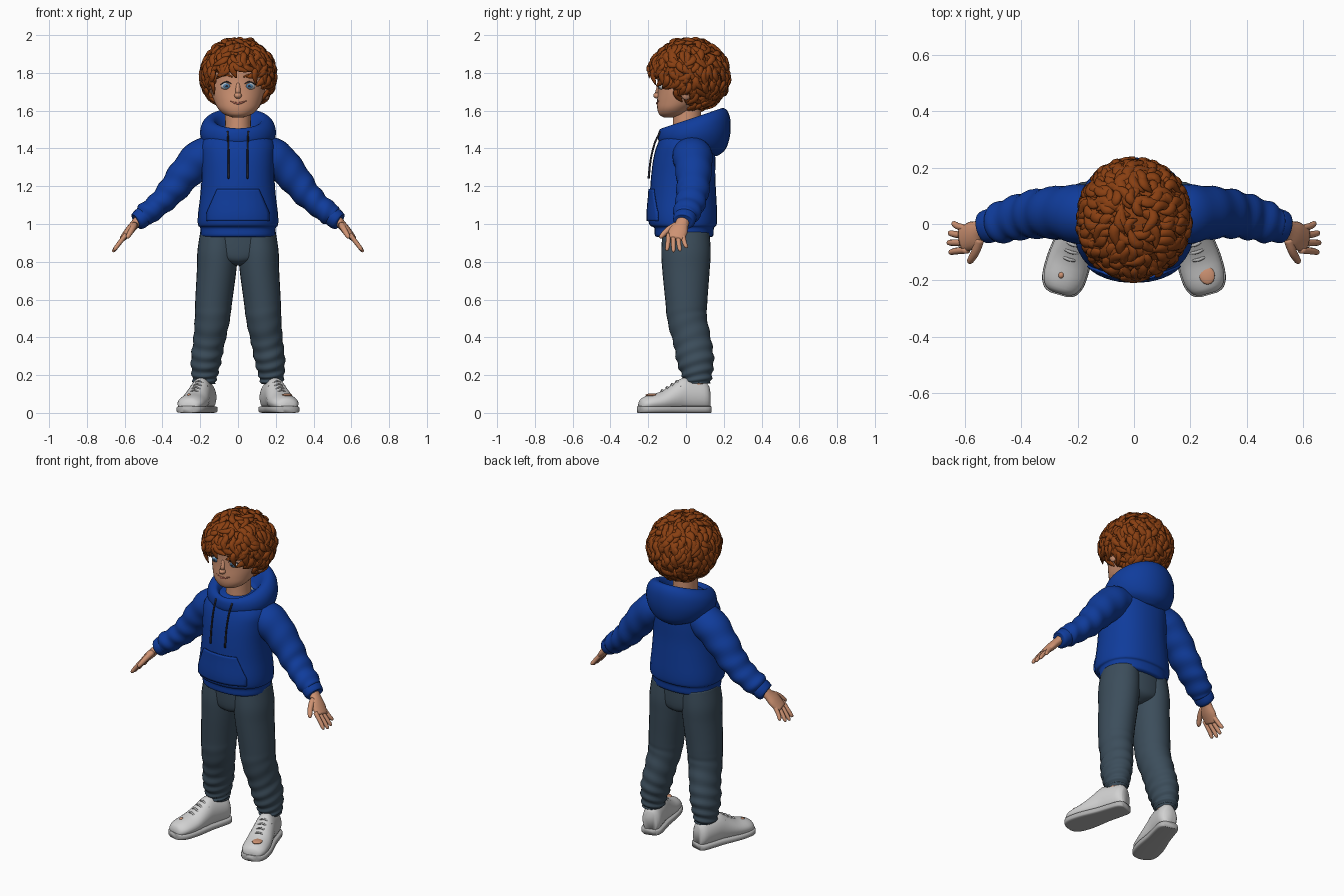
import bpy, bmesh, math, random
from mathutils import Vector, Matrix

random.seed(4)
cube = bpy.data.objects.get("Cube")
if cube:
    bpy.data.objects.remove(cube)


def material(name, r, g, b):
    m = bpy.data.materials.new(name)
    m.use_nodes = True
    m.diffuse_color = (r, g, b, 1)
    m.node_tree.nodes["Principled BSDF"].inputs["Base Color"].default_value = (r, g, b, 1)
    return m


SKIN = material("skin", .62, .29, .17)
HAIR = material("auburn_hair", .25, .05, .006)
BLUE = material("hoodie_blue", .005, .045, .33)
DENIM = material("slate_denim", .045, .075, .105)
WHITE = material("shoe_white", .64, .64, .64)
GREY = material("sole_grey", .45, .45, .45)
EYE = material("eye_white", .6, .62, .65)
IRIS = material("iris_blue", .08, .2, .35)
DARK = material("dark_cord", .02, .02, .03)
LIP = material("lip_red", .38, .12, .08)


def finish(name, bm, *mats):
    bmesh.ops.recalc_face_normals(bm, faces=bm.faces)
    me = bpy.data.meshes.new(name)
    bm.to_mesh(me)
    bm.free()
    for m in mats:
        me.materials.append(m)
    for p in me.polygons:
        p.use_smooth = True
    ob = bpy.data.objects.new(name, me)
    bpy.context.collection.objects.link(ob)
    return ob


def skin(name, lofts, mat, matrix=None):
    """Join lists of point rings into closed surfaces."""
    bm = bmesh.new()
    for rings in lofts:
        loops = [[bm.verts.new(p) for p in ring] for ring in rings]
        n = len(loops[0])
        for a, b in zip(loops, loops[1:]):
            for i in range(n):
                bm.faces.new((a[i], a[(i + 1) % n], b[(i + 1) % n], b[i]))
        bm.faces.new(loops[0][::-1])
        bm.faces.new(loops[-1])
    if matrix:
        bm.transform(matrix)
    return finish(name, bm, mat)


def refine(rows, steps):
    """Catmull-Rom interpolation of rows of numbers."""
    out = []
    for i in range(len(rows) - 1):
        a, b, c, d = (rows[max(i - 1, 0)], rows[i], rows[i + 1], rows[min(i + 2, len(rows) - 1)])
        for k in range(steps):
            t = k / steps
            out.append([q + .5 * t * (r - p + t * (2*p - 5*q + 4*r - s + t * (3*(q - r) + s - p)))
                        for p, q, r, s in zip(a, b, c, d)])
    return out + [list(rows[-1])]


def power(v, e):
    return math.copysign(abs(v) ** e, v)


def circle(n):
    return [2 * math.pi * i / n for i in range(n)]


def stack(name, rows, mat, e=1.0, steps=4, sides=32):
    """Rows of height, half width, front y, back y, tilt."""
    rings = []
    for z, hx, yf, yb, tilt in refine([(*r, 0)[:5] for r in rows], steps):
        ry = (yb - yf) / 2
        rings.append([Vector((hx * power(math.cos(a), e), (yf + yb) / 2 + ry * power(math.sin(a), e),
                              z + tilt * ry * power(math.sin(a), e))) for a in circle(sides)])
    return skin(name, [rings], mat)


def tube(rows, steps=3, sides=10, ref=Vector((0, 1, 0)), fold=None):
    """Rows of x, y, z, radius along ref, radius across; fold(s, angle) scales."""
    rows = refine(rows, steps)
    pts = [Vector(r[:3]) for r in rows]
    rings = []
    for i, (p, r) in enumerate(zip(pts, rows)):
        t = (pts[min(i + 1, len(pts) - 1)] - pts[max(i - 1, 0)]).normalized()
        u = (ref - t * ref.dot(t)).normalized()
        v = t.cross(u)
        s = i / (len(pts) - 1)
        rings.append([p + (u * r[3] * math.cos(a) + v * r[4] * math.sin(a)) * (fold(s, a) if fold else 1)
                      for a in circle(sides)])
    return rings


def flip(rows, s):
    return [(r[0] * s, *r[1:]) for r in rows]


def ellipsoid(name, centre, radii, mat, matrix=Matrix()):
    bm = bmesh.new()
    bmesh.ops.create_uvsphere(bm, u_segments=24, v_segments=16, radius=1)
    bm.transform(matrix @ Matrix.Translation(centre) @ Matrix.Diagonal((*radii, 1)))
    return finish(name, bm, mat)


# Head, neck and face
stack("head", [(1.565, .03, -.12, -.05), (1.58, .072, -.142, 0), (1.61, .105, -.152, .04),
               (1.65, .127, -.153, .1), (1.7, .142, -.149, .13), (1.76, .148, -.148, .15),
               (1.82, .145, -.15, .15), (1.88, .12, -.12, .13), (1.93, .04, -.05, .08)], SKIN)
stack("neck", [(1.42, .08, -.075, .08), (1.5, .068, -.07, .08), (1.65, .07, -.07, .08)], SKIN)
stack("undershirt", [(1.41, .09, -.095, .09, .25), (1.485, .085, -.09, .09, .25)], WHITE)
ellipsoid("nose", (0, -.15, 1.68), (.02, .023, .017), SKIN)
skin("nose_bridge", [tube([(0, -.135, 1.75, .012, .012), (0, -.15, 1.69, .015, .014)])], SKIN)
skin("mouth", [tube([(-.042, -.142, 1.65, .004, .003), (0, -.154, 1.638, .005, .006),
                     (.045, -.142, 1.652, .004, .003)])], LIP)
for s, side in ((1, "left"), (-1, "right")):
    ellipsoid(side + "_ear", (s * .15, 0, 1.7), (.018, .03, .043), SKIN)
    bm = bmesh.new()
    bmesh.ops.create_uvsphere(bm, u_segments=24, v_segments=24, radius=1)
    bm.transform(Matrix.Rotation(math.pi / 2, 4, "X"))
    for f in bm.faces:
        front = -f.calc_center_median().y
        f.material_index = 2 if front > .95 else 1 if front > .8 else 0
    bm.transform(Matrix.Translation((s * .06, -.116, 1.73)) @ Matrix.Diagonal((.031, .03, .022, 1)))
    finish(side + "_eye", bm, EYE, IRIS, DARK)
    skin(side + "_eyelash", [tube(flip([(.03, -.138, 1.738, .003, .002), (.06, -.143, 1.754, .005, .003),
                                        (.092, -.122, 1.738, .003, .002)], s))], DARK)
    skin(side + "_eyebrow", [tube(flip([(.03, -.147, 1.778, .004, .004), (.065, -.137, 1.79, .005, .006),
                                        (.1, -.112, 1.778, .003, .003)], s))], HAIR)

# Hair: inner cap tucked into the head over the face, with curled locks on top
centre = Vector((0, .015, 1.79))
radii = Vector((.182, .2, .178))


def hairline(p):
    return max(1.62, 1.66 + .9 * (.02 - p.y))


bm = bmesh.new()
bmesh.ops.create_uvsphere(bm, u_segments=40, v_segments=28, radius=1)
for v in bm.verts:
    p = centre + v.co * radii
    v.co = p if p.z > hairline(p) else centre + (p - centre) * .6
finish("hair_cap", bm, HAIR)

locks = []
COUNT = 560
for i in range(COUNT):
    z = 1 - 2 * (i + .5) / COUNT
    a = i * math.pi * (3 - math.sqrt(5))
    d = Vector((math.cos(a) * math.sqrt(1 - z * z), math.sin(a) * math.sqrt(1 - z * z), z))
    root = centre + d * radii
    if root.z < hairline(root) + .015:
        continue
    jitter = Vector([random.uniform(-.55, .55) for _ in range(3)])
    down = Vector((0, 0, -1)) + jitter
    t = (down - d * down.dot(d)).normalized()
    across = d.cross(t) * random.choice((-1, 1))
    length = random.uniform(.07, .1)
    width = random.uniform(.016, .022)
    lift = random.uniform(.005, .02)
    rows = []
    for k, w in enumerate((.3, .9, 1, .8, .15)):
        q = k / 4
        p = root + t * length * q + across * .022 * math.sin(q * 4) \
            + d * (lift * math.sin(q * math.pi) - .03 * q * q + .022 * q ** 4)
        rows.append((*p, .011 * w, width * w))
    locks.append(tube(rows, 2, 7, d))
skin("hair_curls", locks, HAIR)

# Hoodie body, hood, pocket
torso = stack("hoodie_body", [
    (.93, .185, -.15, .13), (.94, .198, -.165, .145), (.98, .2, -.168, .148), (.995, .212, -.193, .162),
    (1.05, .212, -.2, .165), (1.15, .2, -.192, .16), (1.25, .193, -.185, .155), (1.35, .195, -.172, .155),
    (1.42, .195, -.152, .15), (1.47, .16, -.125, .14), (1.5, .1, -.09, .12)], BLUE, .88)
stack("hood", [(1.37, .09, -.04, .165, -.1), (1.4, .165, -.12, .212, 0), (1.46, .198, -.145, .235, .12),
               (1.52, .195, -.148, .232, .25), (1.555, .165, -.14, .205, .33),
               (1.55, .125, -.118, .165, .33), (1.48, .09, -.092, .11, .3)], BLUE, steps=5)
bm = bmesh.new()
bmesh.ops.create_grid(bm, x_segments=20, y_segments=14, size=1)
for v in bm.verts:
    u, h = v.co.x, (v.co.y + 1) / 2
    half = .165 - .055 * max(0, h - .25) / .75
    v.co = (u * half, -.4, 1.015 + .17 * h)
pocket = finish("front_pocket", bm, BLUE)
wrap = pocket.modifiers.new("Wrap", "SHRINKWRAP")
wrap.target = torso
wrap.wrap_method = "PROJECT"
wrap.use_project_y = True
wrap.use_positive_direction = True
wrap.offset = .005
thick = pocket.modifiers.new("Thickness", "SOLIDIFY")
thick.thickness = .009
thick.offset = 0


def sleeve_fold(s, a):
    return 1 + .05 * min(1, s * 2) * math.sin(42 * s + 1.6 * math.sin(a))


def denim_fold(s, a):
    return 1 + .075 * max(0, s - .4) * math.sin(75 * s + 1.8 * math.sin(a + 1)) * 1.7


for s, side in ((1, "left"), (-1, "right")):
    # Sleeve, cuff and drawstring
    skin(side + "_sleeve", [tube(flip([
        (.1, .02, 1.385, .1, .08), (.19, .035, 1.355, .105, .098), (.28, .04, 1.265, .093, .088),
        (.355, .035, 1.17, .085, .075), (.425, .02, 1.1, .078, .063), (.49, 0, 1.05, .069, .06),
        (.512, -.005, 1.033, .045, .042)], s), 7, 28, fold=sleeve_fold)], BLUE)
    skin(side + "_cuff", [tube(flip([(.49, 0, 1.05, .05, .046), (.498, -.002, 1.043, .06, .053),
                                     (.53, -.012, 1.015, .058, .05), (.537, -.014, 1.01, .045, .038)], s),
                               3, 24)], BLUE)
    skin(side + "_drawstring", [tube(flip([(.055, -.135, 1.49, .005, .005), (.052, -.165, 1.43, .005, .005),
                                           (.05, -.187, 1.34, .005, .005), (.05, -.198, 1.24, .006, .006)], s))],
         DARK)

    # Palm, fingers and thumb
    hand = [tube(flip([(.515, -.01, 1.035, .034, .026), (.545, -.022, 1.0, .036, .024),
                       (.575, -.04, .965, .05, .023), (.612, -.055, .922, .044, .016)], s), 4, 16),
            tube(flip([(.548, -.05, .995, .018, .018), (.562, -.095, .97, .016, .016),
                       (.582, -.13, .935, .012, .012), (.588, -.137, .926, .004, .004)], s), 3, 10)]
    for k in range(4):
        y = -.092 + .025 * k
        tip = y * 1.35 + .024
        reach = (.052, .058, .054, .04)[k]
        hand.append(tube(flip([(.592, y, .945, .013, .013),
                               (.606 + reach * .5, (y + tip) / 2, .925 - reach * .6, .012, .012),
                               (.604 + reach * .9, tip, .925 - reach * 1.1, .01, .01),
                               (.605 + reach, tip, .922 - reach * 1.2, .004, .004)], s), 3, 10))
    skin(side + "_hand", hand, SKIN)

    # Trouser leg with bunched folds
    skin(side + "_trouser_leg", [tube(flip([
        (.1, 0, .95, .125, .1), (.108, 0, .85, .131, .107), (.114, 0, .75, .125, .104),
        (.128, .002, .6, .112, .098), (.136, .006, .5, .105, .093), (.153, .033, .38, .1, .084),
        (.169, .05, .28, .098, .08), (.177, .06, .2, .08, .068), (.178, .062, .155, .066, .058)], s),
        9, 28, fold=denim_fold)], DENIM)
    skin(side + "_ankle", [tube(flip([(.178, .055, .2, .045, .04), (.18, .05, .1, .045, .04)], s))], SKIN)

    # Shoe: rows run toe to heel as y, half width, height
    place = Matrix.Translation((s * .21, -.055, 0)) @ Matrix.Rotation(s * .28, 4, "Z")
    rows = refine([(-.2, .025, .05), (-.188, .053, .075), (-.15, .072, .093), (-.08, .075, .113),
                   (-.01, .067, .155), (.04, .061, .185), (.1, .059, .178), (.16, .054, .165),
                   (.183, .035, .14)], 3)
    upper = [[Vector((w * power(math.cos(a), .8) * (1 - .28 * max(0, math.sin(a))), y,
                      .015 + (h - .015) * (.5 + .5 * power(math.sin(a), .8)))) for a in circle(24)]
             for y, w, h in rows]
    sole = [[Vector(((w + .005) * power(math.cos(a), .4), y * 1.025, .018 + .018 * power(math.sin(a), .4)))
             for a in circle(20)] for y, w, h in rows]
    skin(side + "_shoe", [upper], WHITE, place)
    skin(side + "_sole", [sole], GREY, place)
    laces = []
    for k in range(4):
        y, h = -.075 + .027 * k, .118 + .016 * k
        laces.append(tube([(-.046, y + .012, h - .026, .005, .004), (0, y, h + .003, .006, .005),
                           (.046, y + .012, h - .026, .005, .004)], 4, 8))
    skin(side + "_laces", laces, GREY, place)
    size = 1 if s > 0 else .35
    ellipsoid(side + "_toe_patch", (s * .012, -.135, .094), (.028 * size, .034 * size, .009), SKIN, place)

# Trouser seat joining both legs
stack("trouser_seat", [(.78, .03, -.06, .06), (.8, .1, -.105, .105), (.84, .195, -.122, .122),
                       (.95, .195, -.128, .125)], DENIM)
